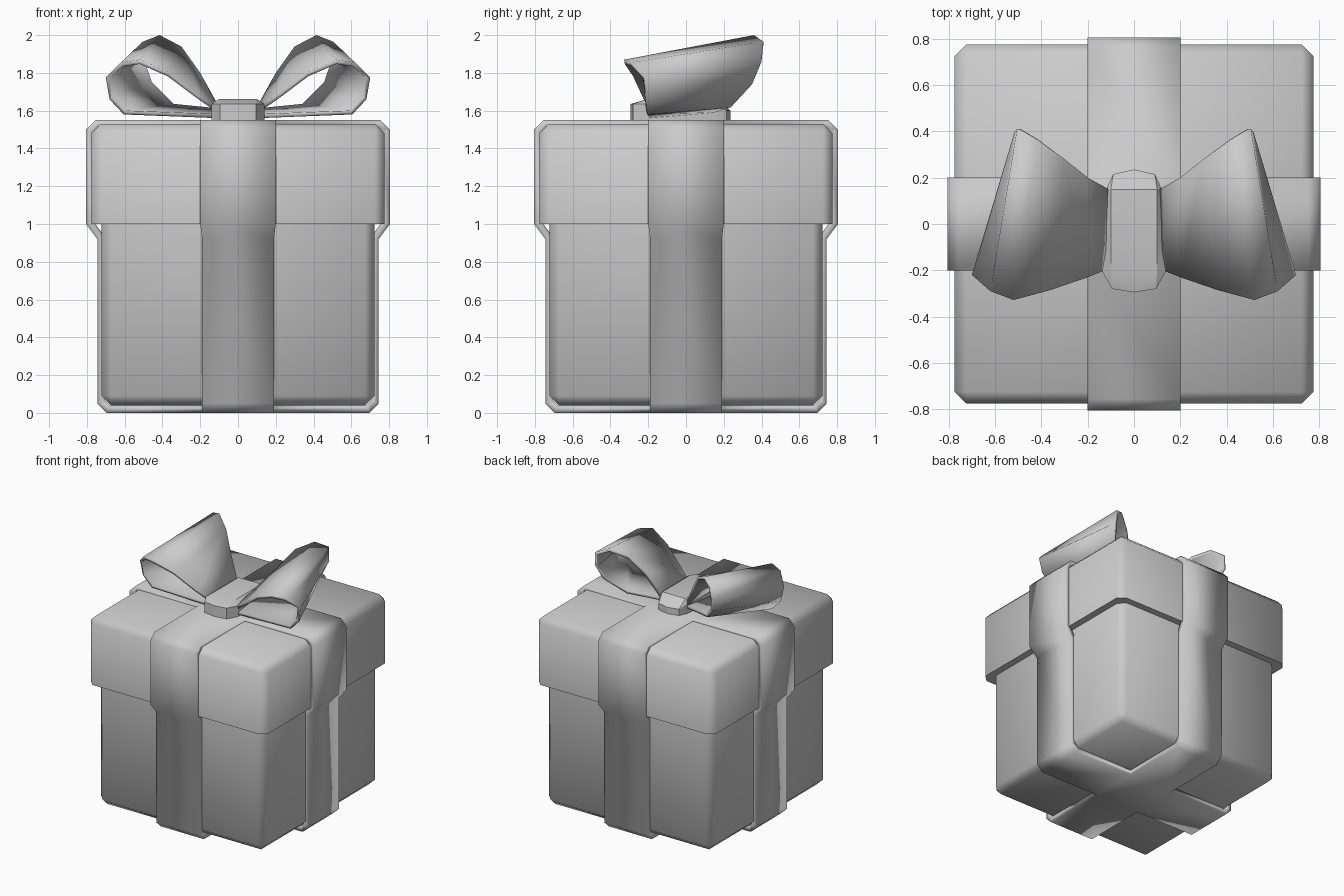
import bpy, bmesh
from mathutils import Matrix
from math import pi, radians

if "Cube" in bpy.data.objects:
    bpy.data.objects.remove(bpy.data.objects["Cube"])


def finish(name, bm, angle=50):
    me = bpy.data.meshes.new(name)
    bm.to_mesh(me)
    bm.free()
    ob = bpy.data.objects.new(name, me)
    bpy.context.collection.objects.link(ob)
    bpy.ops.object.select_all(action='DESELECT')
    ob.select_set(True)
    bpy.context.view_layer.objects.active = ob
    bpy.ops.object.shade_smooth_by_angle(angle=radians(angle))
    return ob


def solidify(ob, thickness):
    m = ob.modifiers.new("thickness", 'SOLIDIFY')
    m.thickness = thickness
    m.offset = -1
    m.use_even_offset = True


def chamfered_box(name, half, z0, z1, bevel, sharp_z):
    # The edges lying at height sharp_z stay sharp
    bm = bmesh.new()
    bmesh.ops.create_cube(bm, size=1)
    for v in bm.verts:
        v.co = (v.co.x * 2 * half, v.co.y * 2 * half, z1 if v.co.z > 0 else z0)
    edges = [e for e in bm.edges
             if not all(abs(v.co.z - sharp_z) < 1e-4 for v in e.verts)]
    bmesh.ops.bevel(bm, geom=edges, offset=bevel, segments=1, affect='EDGES')
    return finish(name, bm)


def strip(bm, side_a, side_b):
    a = [bm.verts.new(p) for p in side_a]
    b = [bm.verts.new(p) for p in side_b]
    for i in range(len(a) - 1):
        bm.faces.new((a[i], a[i + 1], b[i + 1], b[i]))
    return a + b


# Box body and lid
chamfered_box("box_body", 0.722, 0.04, 1.0, 0.05, 1.0)
chamfered_box("box_lid", 0.775, 1.0, 1.53, 0.05, 1.0)

# Crossed ribbon: four arms (radius, height, half width) joined by two squares
arm = [(0.2, 1.55, 0.2), (0.755, 1.55, 0.2), (0.805, 1.5, 0.2), (0.805, 1.0, 0.2),
       (0.745, 0.92, 0.19), (0.745, 0.05, 0.19), (0.695, 0.0, 0.19), (0.19, 0.0, 0.19)]
bm = bmesh.new()
for k in range(4):
    verts = strip(bm, [(r, -w, z) for r, z, w in arm], [(r, w, z) for r, z, w in arm])
    bmesh.ops.rotate(bm, verts=verts, cent=(0, 0, 0), matrix=Matrix.Rotation(k * pi / 2, 3, 'Z'))
square = [(-1, -1), (1, -1), (1, 1), (-1, 1)]
bm.faces.new([bm.verts.new((0.2 * x, 0.2 * y, 1.55)) for x, y in square])
bm.faces.new([bm.verts.new((0.19 * x, 0.19 * y, 0.0)) for x, y in reversed(square)])
bmesh.ops.remove_doubles(bm, verts=bm.verts, dist=1e-4)
solidify(finish("ribbon", bm), 0.04)

# Bow loops: surface between the front and back rims, mirrored
front = [(0.10, -0.19, 1.61), (0.20, -0.23, 1.68), (0.36, -0.285, 1.80), (0.52, -0.328, 1.87),
         (0.62, -0.29, 1.855), (0.70, -0.22, 1.775), (0.68, -0.21, 1.66),
         (0.605, -0.205, 1.58), (0.10, -0.19, 1.56)]
back = [(0.10, 0.145, 1.62), (0.20, 0.20, 1.80), (0.30, 0.28, 1.94), (0.415, 0.36, 2.0),
        (0.505, 0.41, 1.965), (0.515, 0.40, 1.86), (0.475, 0.35, 1.74),
        (0.35, 0.235, 1.615), (0.10, 0.145, 1.59)]
bm = bmesh.new()
strip(bm, front, back)
bow = finish("bow_loops", bm, 60)
solidify(bow, 0.022)
bow.modifiers.new("mirror", 'MIRROR')

# Bow knot: faceted block with chamfered ends
bm = bmesh.new()
for x, y, z in [(0.0, -0.295, 1.635), (0.095, -0.28, 1.635), (0.14, -0.2, 1.635),
                (0.10, -0.2, 1.662), (0.10, 0.15, 1.662), (0.12, 0.15, 1.63),
                (0.09, 0.215, 1.60), (0.0, 0.235, 1.60)]:
    for s in {1, -1 if x else 1}:
        bm.verts.new((s * x, y, z))
        if z < 1.65:
            bm.verts.new((s * x, y, 1.55))
bmesh.ops.convex_hull(bm, input=bm.verts)
bmesh.ops.dissolve_limit(bm, angle_limit=radians(1), verts=bm.verts, edges=bm.edges)
finish("bow_knot", bm, 25)
